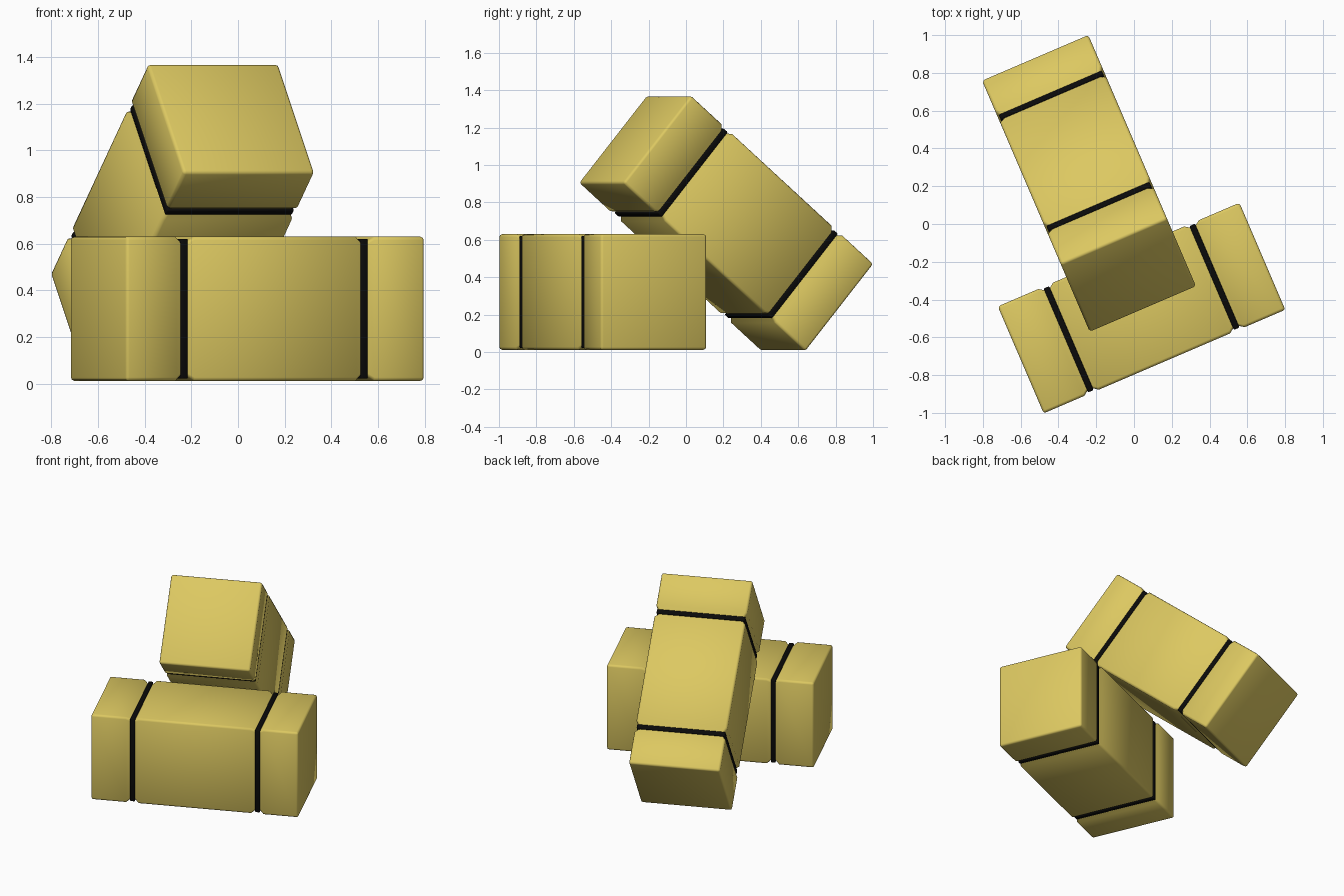
import bpy, bmesh
from math import radians
from mathutils import Euler

if "Cube" in bpy.data.objects:
    bpy.data.objects.remove(bpy.data.objects["Cube"])

def material(name, rgb):
    m = bpy.data.materials.new(name)
    m.diffuse_color = (*rgb, 1)
    m.use_nodes = True
    m.node_tree.nodes["Principled BSDF"].inputs["Base Color"].default_value = m.diffuse_color
    return m

straw = material("straw", (0.72, 0.58, 0.12))
twine = material("black_twine", (0.003, 0.003, 0.003))

HALF_LEN, STRAP_X = 0.696, 0.42

def loft(name, sections, mat, loc, rot, bevel):
    """Square-section solid along x from (x, half width, half height) sections."""
    bm = bmesh.new()
    rings = [[bm.verts.new((x, sy * w, sz * h)) for sy, sz in
              ((-1, -1), (1, -1), (1, 1), (-1, 1))] for x, w, h in sections]
    for a, b in zip(rings, rings[1:]):
        for i in range(4):
            j = (i + 1) % 4
            bm.faces.new((a[i], a[j], b[j], b[i]))
    bm.faces.new(rings[0])
    bm.faces.new(rings[-1])
    bmesh.ops.recalc_face_normals(bm, faces=bm.faces)
    me = bpy.data.meshes.new(name)
    bm.to_mesh(me)
    bm.free()
    me.materials.append(mat)
    ob = bpy.data.objects.new(name, me)
    bpy.context.collection.objects.link(ob)
    ob.location, ob.rotation_euler = loc, rot
    mod = ob.modifiers.new("rounded_edges", 'BEVEL')
    mod.width, mod.segments = bevel, 2
    mod.limit_method, mod.angle_limit = 'ANGLE', radians(60)
    for p in me.polygons:
        p.use_smooth = True
    return ob

def bale(name, loc, rot, w, h):
    rot = Euler([radians(a) for a in rot])
    # straw body, pinched in where each strap runs
    dip = 0.018
    half = [(0.378, 0), (0.403, dip), (0.437, dip), (0.462, 0), (HALF_LEN, 0)]
    prof = [(-x, d) for x, d in reversed(half)] + half
    loft(name + "_body", [(x, w - d, h - d) for x, d in prof], straw, loc, rot, 0.014)
    # two straps sitting in the pinches
    for side, s in (("left", -1), ("right", 1)):
        c = s * STRAP_X
        off = rot.to_matrix().col[0] * c
        pos = [loc[i] + off[i] for i in range(3)]
        loft(f"{name}_{side}_strap", [(-0.016, w - 0.009, h - 0.009),
             (0.016, w - 0.009, h - 0.009)], twine, pos, rot, 0.006)

# flat bale on the ground, second bale leaning across it
bale("flat_bale", (0.04, -0.445, 0.321), (0, 0, 23.2), 0.308, 0.309)
bale("leaning_bale", (-0.238, 0.215, 0.688), (0, -40.3, -66.8), 0.306, 0.306)
